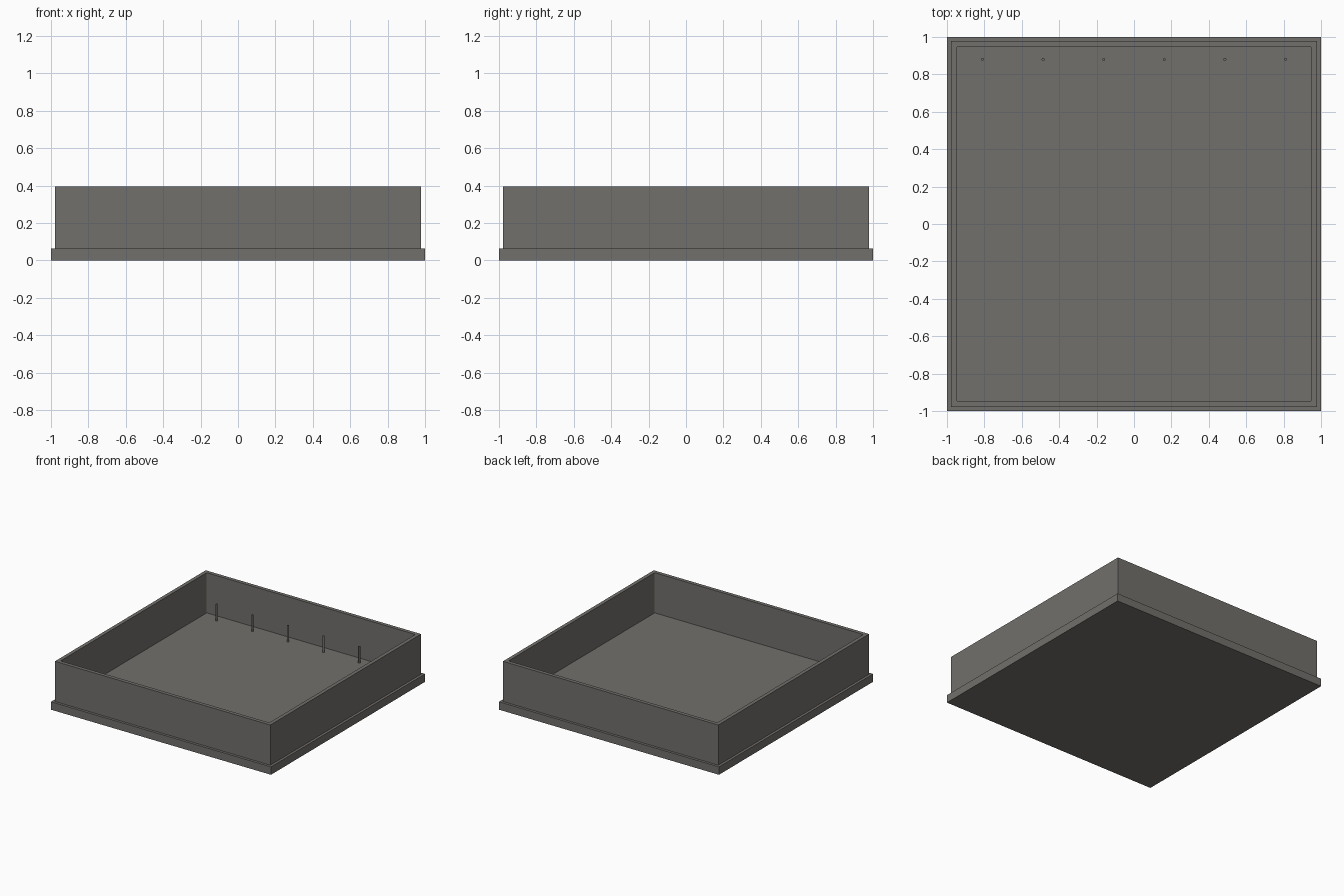
import bpy, bmesh
from mathutils import Matrix

cube = bpy.data.objects.get("Cube")
if cube:
    bpy.data.objects.remove(cube)

BASE_H, TOP_Z = 0.065, 0.395
LEDGE, WALL = 0.03, 0.043
WALL_H = TOP_Z - BASE_H

# Single warm grey material
grey = bpy.data.materials.new("warm grey")
grey.use_nodes = True
colour = (0.17, 0.162, 0.15, 1)
grey.diffuse_color = colour
grey.node_tree.nodes["Principled BSDF"].inputs["Base Color"].default_value = colour


def make_object(name, bm):
    bmesh.ops.recalc_face_normals(bm, faces=bm.faces)
    mesh = bpy.data.meshes.new(name)
    bm.to_mesh(mesh)
    bm.free()
    mesh.materials.append(grey)
    obj = bpy.data.objects.new(name, mesh)
    bpy.context.collection.objects.link(obj)
    return obj


def inset_and_move(bm, face, thickness, dz):
    """Inset a face, then extrude the inner face vertically."""
    bmesh.ops.inset_region(bm, faces=[face], thickness=thickness)
    result = bmesh.ops.extrude_discrete_faces(bm, faces=[face])
    moved = result["faces"][0]
    bmesh.ops.translate(bm, verts=moved.verts, vec=(0, 0, dz))
    return moved


# Square tray: base slab with a ledge, raised walls and a sunken floor
bm = bmesh.new()
bmesh.ops.create_cube(bm, size=1, matrix=Matrix.Translation((0, 0, BASE_H / 2))
                      @ Matrix.Diagonal((2, 2, BASE_H, 1)))
top = max(bm.faces, key=lambda f: f.calc_center_median().z)
top = inset_and_move(bm, top, LEDGE, WALL_H)
floor = inset_and_move(bm, top, WALL, -WALL_H)

# Slightly rounded vertical corners inside the tray
corners = [e for v in floor.verts for e in v.link_edges if e not in floor.edges[:]]
bmesh.ops.bevel(bm, geom=corners, offset=0.008, segments=3, profile=0.5, affect='EDGES')
make_object("tray", bm)

# Row of small upright pins along the back wall
PIN_R, PIN_H = 0.008, 0.135
for i in range(6):
    bm = bmesh.new()
    x = (i - 2.5) * 0.324
    bmesh.ops.create_cone(bm, cap_ends=True, segments=16, radius1=PIN_R, radius2=PIN_R,
                          depth=PIN_H,
                          matrix=Matrix.Translation((x, 0.88, BASE_H + PIN_H / 2)))
    pin = make_object(f"pin_{i + 1}", bm)
    for p in pin.data.polygons:
        p.use_smooth = len(p.vertices) == 4
    # keep the rim of each cap sharp
    for edge in pin.data.edges:
        a, b = (pin.data.vertices[v].co.z for v in edge.vertices)
        edge.use_edge_sharp = abs(a - b) < 0.001
